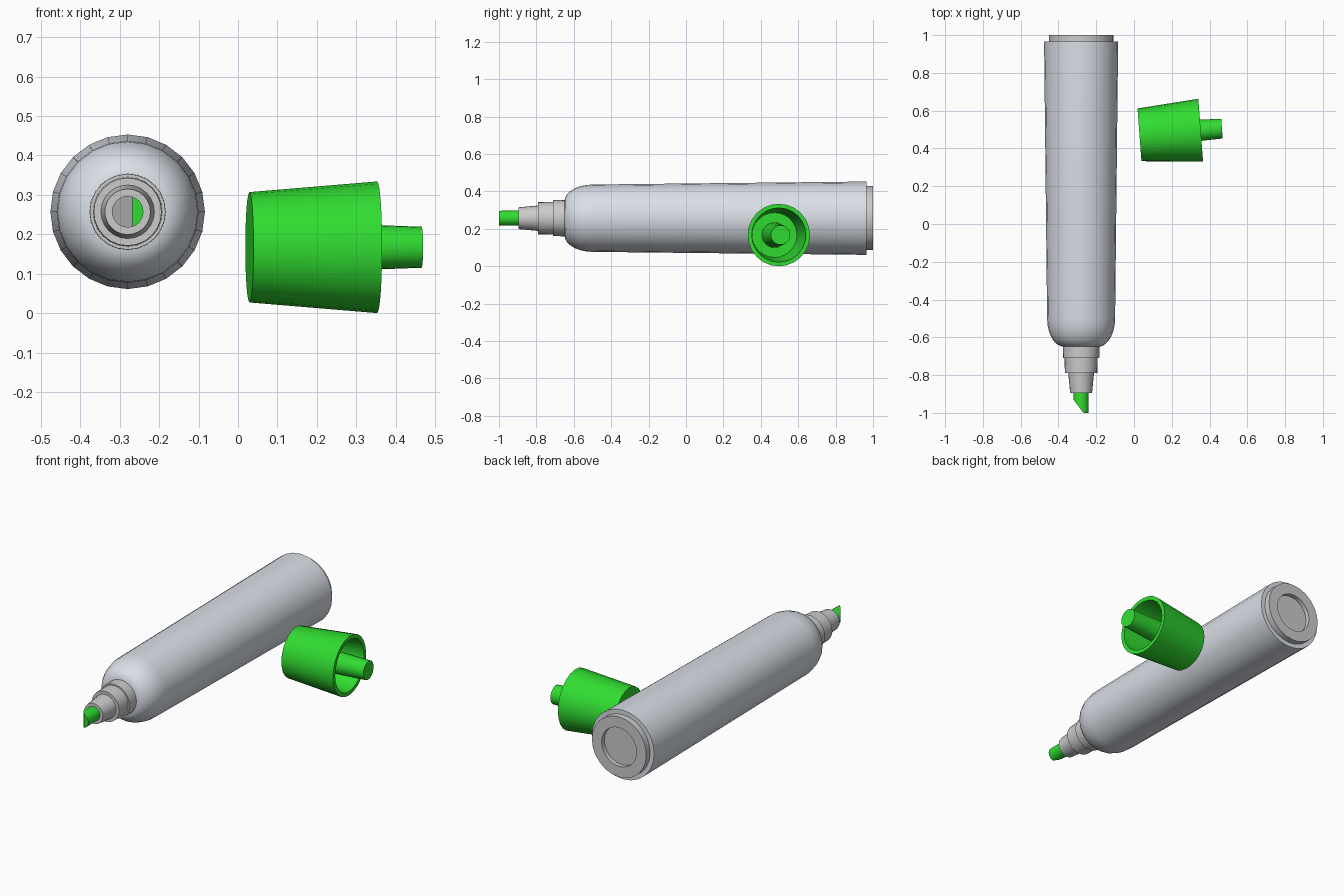
import bpy, bmesh, math
from mathutils import Vector

if "Cube" in bpy.data.objects:
    bpy.data.objects.remove(bpy.data.objects["Cube"])

SIDES = 24
PEN = Vector((-0.28, 0, 0.257))
CAP = Vector((0.029, 0.472, 0.167))
CAP_TURN = math.radians(-85.7)


def material(name, color):
    mat = bpy.data.materials.new(name)
    mat.diffuse_color = color
    mat.use_nodes = True
    mat.node_tree.nodes["Principled BSDF"].inputs["Base Color"].default_value = mat.diffuse_color
    return mat


green = material("green", (0.03, 0.72, 0.03, 1))
pale = material("pale_grey", (0.70, 0.74, 0.80, 1))
grey = material("grey", (0.5, 0.5, 0.5, 1))


def lathe(name, profile, loc, turn=0, mats=(), cut=None, sides=SIDES):
    """Revolve (y, radius) points around the local y axis; optional planar cut."""
    bm = bmesh.new()
    rings = []
    for y, r in profile:
        if r == 0:
            rings.append([bm.verts.new((0, y, 0))] * sides)
        else:
            angles = [2 * math.pi * i / sides for i in range(sides)]
            rings.append([bm.verts.new((r * math.sin(a), y, r * math.cos(a))) for a in angles])
    for a, b in zip(rings, rings[1:]):
        for i in range(sides):
            j = (i + 1) % sides
            quad = list(dict.fromkeys((a[i], a[j], b[j], b[i])))
            bm.faces.new(quad)
    if cut:
        co, no = cut
        geom = bm.verts[:] + bm.edges[:] + bm.faces[:]
        res = bmesh.ops.bisect_plane(bm, geom=geom, plane_co=co, plane_no=no, clear_outer=True)
        edges = [e for e in res["geom_cut"] if isinstance(e, bmesh.types.BMEdge)]
        for f in bmesh.ops.contextual_create(bm, geom=edges)["faces"]:
            f.material_index = 1
    bmesh.ops.recalc_face_normals(bm, faces=bm.faces)
    mesh = bpy.data.meshes.new(name)
    bm.to_mesh(mesh)
    bm.free()
    for m in mats:
        mesh.materials.append(m)
    ob = bpy.data.objects.new(name, mesh)
    bpy.context.collection.objects.link(ob)
    ob.location = loc
    ob.rotation_euler.z = turn
    bpy.ops.object.select_all(action='DESELECT')
    ob.select_set(True)
    bpy.context.view_layer.objects.active = ob
    bpy.ops.object.shade_smooth_by_angle(angle=math.radians(30))
    return ob


# Tapered barrel with a rounded shoulder
dome = [(-0.5 - 0.15 * math.sin(t), 0.09 + 0.09 * math.cos(t))
        for t in (math.pi / 2 * i / 7 for i in range(8))]
lathe("barrel", [(0.965, 0), (0.965, 0.196)] + dome + [(-0.65, 0)], PEN, mats=[pale])

# End plug with a shallow round recess
lathe("end_plug", [(0.95, 0), (0.95, 0.171), (1.0, 0.171), (1.0, 0.11), (0.975, 0.11), (0.975, 0)], PEN)

# Stepped collar that holds the nib
lathe("nib_holder", [(-0.63, 0), (-0.63, 0.097), (-0.71, 0.096), (-0.71, 0.088), (-0.79, 0.086),
                     (-0.79, 0.068), (-0.895, 0.058), (-0.895, 0)], PEN)

# Chisel nib with a slanted cut
lathe("nib", [(-0.88, 0), (-0.88, 0.04), (-1.0, 0.04), (-1.0, 0)], PEN, mats=[green, grey],
      cut=((0.012, -1.0, 0), (-0.07, -0.052, 0)))

# Hollow cap lying beside the pen, open at its wide end
lathe("cap", [(0, 0), (0, 0.14), (0.325, 0.167), (0.325, 0.145), (0.02, 0.12), (0.02, 0)],
      CAP, CAP_TURN, [green])

# Peg standing in the middle of the cap
lathe("cap_peg", [(0.01, 0), (0.01, 0.068), (0.438, 0.052), (0.438, 0)], CAP, CAP_TURN, [green])
